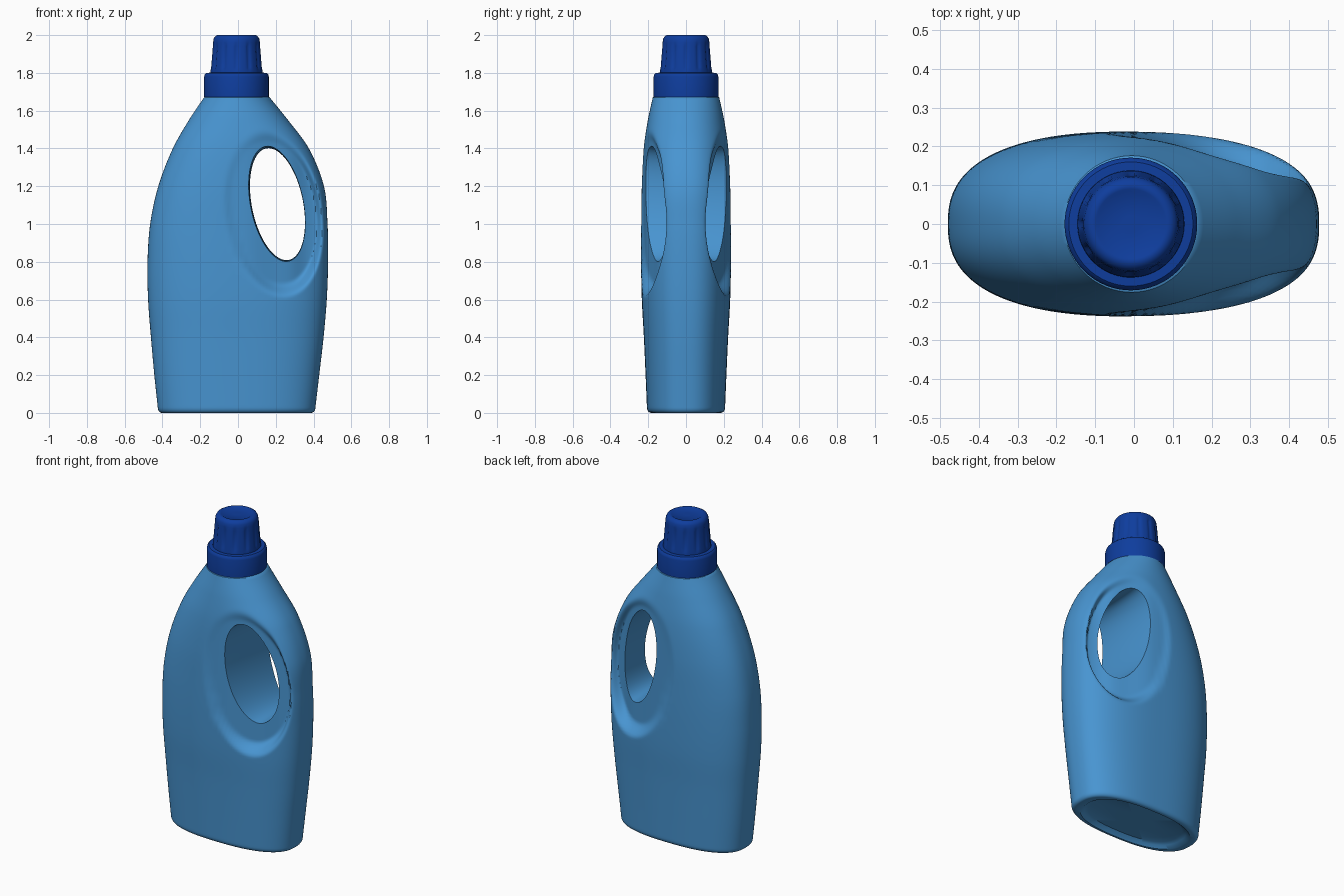
import bpy, bmesh, math

if "Cube" in bpy.data.objects:
    bpy.data.objects.remove(bpy.data.objects["Cube"])


def material(name, rgb):
    m = bpy.data.materials.new(name)
    m.diffuse_color = (*rgb, 1)
    m.use_nodes = True
    m.node_tree.nodes["Principled BSDF"].inputs["Base Color"].default_value = m.diffuse_color
    return m


BLUE = material("light blue plastic", (0.065, 0.30, 0.64))
NAVY = material("dark blue plastic", (0.0045, 0.047, 0.34))


def loft(name, rings, mat):
    """Skin a stack of closed rings and cap both ends."""
    bm = bmesh.new()
    vs = [[bm.verts.new(p) for p in ring] for ring in rings]
    n = len(vs[0])
    for a, b in zip(vs, vs[1:]):
        for i in range(n):
            j = (i + 1) % n
            bm.faces.new((a[i], a[j], b[j], b[i]))
    bm.faces.new(vs[0][::-1])
    bm.faces.new(vs[-1])
    bmesh.ops.recalc_face_normals(bm, faces=bm.faces)
    me = bpy.data.meshes.new(name)
    bm.to_mesh(me)
    bm.free()
    ob = bpy.data.objects.new(name, me)
    bpy.context.collection.objects.link(ob)
    me.materials.append(mat)
    return ob


def smooth(ob, deg):
    bpy.ops.object.select_all(action='DESELECT')
    ob.select_set(True)
    bpy.context.view_layer.objects.active = ob
    bpy.ops.object.shade_smooth_by_angle(angle=math.radians(deg))


def curve(table, t, col=1):
    """Smooth (Catmull-Rom style) interpolation through table rows."""
    k = 0
    while k < len(table) - 2 and t > table[k + 1][0]:
        k += 1
    p, q = table[k], table[k + 1]

    def slope(i):
        a, b = table[max(i - 1, 0)], table[min(i + 1, len(table) - 1)]
        return (b[col] - a[col]) / (b[0] - a[0])

    h = q[0] - p[0]
    s = min(max((t - p[0]) / h, 0), 1)
    return ((2*s**3 - 3*s**2 + 1) * p[col] + (s**3 - 2*s**2 + s) * h * slope(k)
            + (3*s**2 - 2*s**3) * q[col] + (s**3 - s**2) * h * slope(k + 1))


# Body profile: z, left x, right x, half depth, squareness
BODY = [(0.03, -0.425, 0.41, 0.207, 2.5), (0.2, -0.443, 0.43, 0.214, 2.5),
        (0.4, -0.461, 0.453, 0.223, 2.5), (0.6, -0.476, 0.47, 0.234, 2.5),
        (0.8, -0.479, 0.477, 0.238, 2.5), (1.0, -0.465, 0.474, 0.238, 2.5),
        (1.2, -0.422, 0.455, 0.236, 2.45), (1.4, -0.345, 0.375, 0.224, 2.3),
        (1.55, -0.26, 0.265, 0.202, 2.1), (1.67, -0.18, 0.168, 0.176, 2.0)]
# Depth of the sunken grip panel across x
PANEL = [(-0.1, 0.229), (0.06, 0.212), (0.2, 0.168), (0.28, 0.14),
         (0.36, 0.098), (0.42, 0.08), (0.5, 0.072)]
SEG = 192


def sunk(x, y, z):
    """Push the surface in to the grip panel inside a leaning oval."""
    v = (z - 1.06) / 0.45
    u = (x - 0.19 + 0.05 * v) / 0.265
    s = min(max((1 - math.hypot(u, v)) / 0.17, 0), 1)
    s = s * s * (3 - 2 * s)
    p = curve(PANEL, x)
    if s > 0 and abs(y) > p:
        y = math.copysign(abs(y) + (p - abs(y)) * s, y)
    return (x, y, z)


def body_ring(z, scale=1.0, inset=0.0, out_z=None):
    xl, xr, d, n = (curve(BODY, z, c) for c in (1, 2, 3, 4))
    cx, a, d = (xl + xr) / 2, (xr - xl) / 2 * scale - inset, d * scale - inset
    pts = []
    for i in range(SEG):
        t = math.tau * (i + 0.5) / SEG
        c, s = math.cos(t), math.sin(t)
        x = cx + a * math.copysign(abs(c) ** (2 / n), c)
        y = d * math.copysign(abs(s) ** (2 / n), s)
        pts.append(sunk(x, y, z if out_z is None else out_z))
    return pts


# Hollowed underside, rounded foot, then the tall wall
rings = [body_ring(0.03, 0.3, 0, 0.025), body_ring(0.03, 0.74, 0, 0.025),
         body_ring(0.03, 0.80, 0, 0.015), body_ring(0.03, 0.86, 0, 0.0)]
for k in range(5):
    t = math.pi / 2 * k / 5
    rings.append(body_ring(0.03, 1, 0.022 * (1 - math.sin(t)), 0.03 * (1 - math.cos(t))))
N = 125
rings += [body_ring(0.03 + 1.64 * k / N) for k in range(N + 1)]
rings.append(body_ring(1.67, 0.93, 0, 1.675))
body = loft("bottle_body", rings, BLUE)

# Grip hole: leaning oval tunnel, slightly waisted
hole = []
for k in range(13):
    y = -0.3 + 0.05 * k
    f = 0.95 + 1.0 * y * y
    hole.append([(0.209 + f * (0.145 * math.cos(t) - 0.05 * math.sin(t)), y,
                  1.105 + f * 0.312 * math.sin(t))
                 for t in (math.tau * i / 72 for i in range(72))])
cutter = loft("grip_hole_cutter", hole, BLUE)
cutter.hide_render = True
mod = body.modifiers.new("grip_hole", 'BOOLEAN')
mod.operation = 'DIFFERENCE'
mod.solver = 'EXACT'
mod.object = cutter
bpy.context.view_layer.objects.active = body
bpy.ops.object.modifier_apply(modifier=mod.name)
bpy.data.objects.remove(cutter)
smooth(body, 35)


def lathe(name, profile, seg, flute=0, cx=-0.008):
    rings = []
    for r, z, amount in profile:
        ring = []
        for i in range(seg):
            t = math.tau * i / seg
            # Narrow grooves between wide panels
            g = max(0, math.cos(flute * t)) ** 3 if flute else 0
            rr = r - amount * g
            ring.append((cx + rr * math.cos(t), rr * math.sin(t), z))
        rings.append(ring)
    ob = loft(name, rings, NAVY)
    smooth(ob, 35)
    return ob


# Collar with rounded upper edge
lathe("cap_collar", [(0.165, 1.668, 0), (0.171, 1.672, 0), (0.171, 1.78, 0),
                     (0.168, 1.792, 0), (0.160, 1.80, 0), (0.12, 1.802, 0)], 64)
# Tapered, grooved cap with shallow dished top
lathe("cap_top", [(0.138, 1.795, 0), (0.137, 1.815, 0), (0.135, 1.83, 0.008),
                  (0.126, 1.94, 0.008), (0.124, 1.96, 0), (0.121, 1.98, 0),
                  (0.114, 1.993, 0), (0.102, 2.0, 0), (0.09, 2.0, 0),
                  (0.084, 1.996, 0), (0.02, 1.996, 0)], 96, 12)
